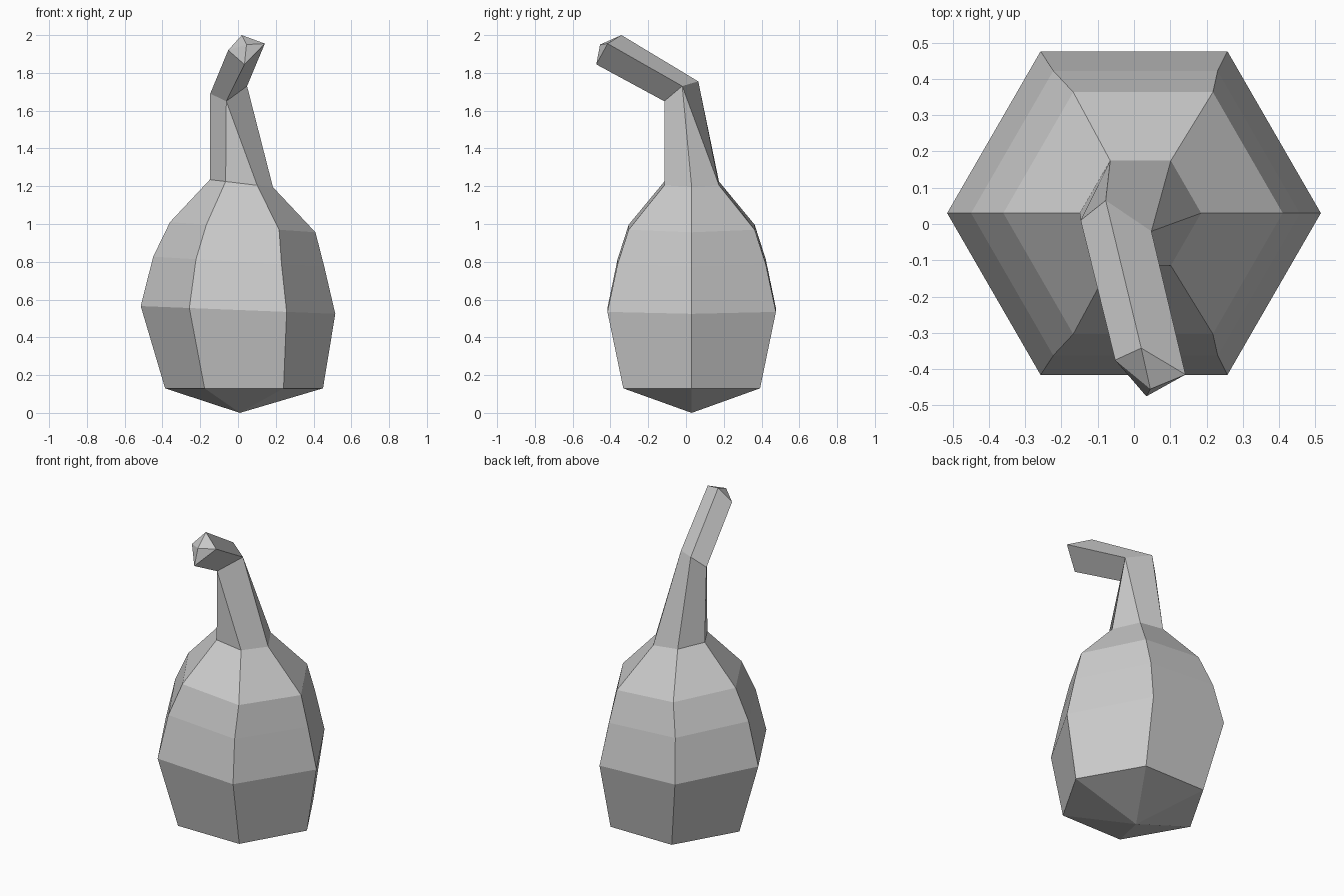
import bpy, bmesh
from math import cos, sin, pi

if "Cube" in bpy.data.objects:
    bpy.data.objects.remove(bpy.data.objects["Cube"])

bm = bmesh.new()


def hex_ring(cx, r, z, slope):
    """Six-sided ring, tilted sideways by slope."""
    pts = [(cx + r * cos(i * pi / 3), 0.03 + r * sin(i * pi / 3)) for i in range(6)]
    return [bm.verts.new((x, y, z + slope * (x - cx))) for x, y in pts]


def bridge(a, b):
    """Join two matching loops; repeated corners collapse to triangles."""
    n = len(a)
    for i in range(n):
        j = (i + 1) % n
        corners = list(dict.fromkeys((a[i], a[j], b[j], b[i])))
        bm.faces.new(corners)


def fan(ring, tip):
    for i in range(len(ring)):
        bm.faces.new((ring[i], ring[(i + 1) % len(ring)], tip))


# Gourd body: centre x, radius, height, tilt
rings = [hex_ring(*p) for p in (
    (0.032, 0.418, 0.13, 0.0),
    (0.0, 0.515, 0.545, -0.04),
    (0.004, 0.453, 0.80, -0.06),
    (0.025, 0.385, 0.983, -0.07),
    (0.018, 0.167, 1.215, -0.12))]
for a, b in zip(rings, rings[1:]):
    bridge(a, b)
fan(rings[0], bm.verts.new((0.01, 0.03, 0.0)))

# Stem: six sides narrow to four at the bend, then lean forward
bend = [bm.verts.new(p) for p in (
    (0.048, -0.02, 1.73), (-0.078, 0.065, 1.755),
    (-0.147, 0.01, 1.69), (-0.062, -0.115, 1.65))]
end = [bm.verts.new(p) for p in (
    (0.142, -0.415, 1.955), (0.02, -0.342, 2.0),
    (-0.052, -0.375, 1.92), (0.034, -0.475, 1.845))]
c, b, a, d = bend
bridge(rings[-1], [c, c, b, a, d, d])
bridge(bend, end)
fan(end, bm.verts.new((0.045, -0.455, 1.95)))

bmesh.ops.recalc_face_normals(bm, faces=bm.faces)
mesh = bpy.data.meshes.new("gourd")
bm.to_mesh(mesh)
bm.free()
bpy.context.collection.objects.link(bpy.data.objects.new("gourd", mesh))
